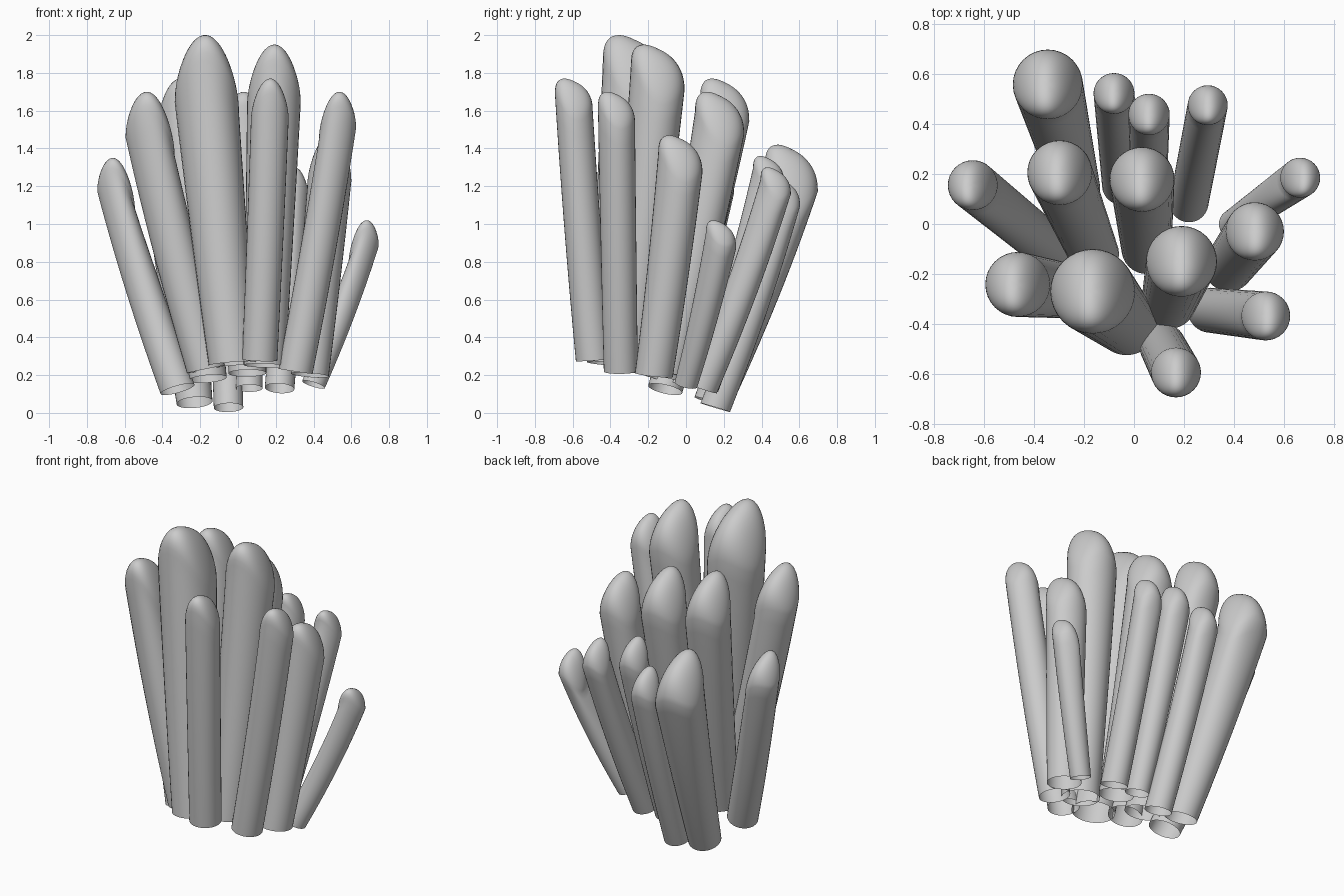
import bpy, bmesh, math

if "Cube" in bpy.data.objects:
    bpy.data.objects.remove(bpy.data.objects["Cube"])

SIDES, WALL, CAP = 32, 14, 12

# each tube: base x, y, z, base radius, tip x, y, tip height, tip radius
TUBES = [
    (-0.23, 0.14, 0.055, 0.095, -0.345, 0.558, 1.42, 0.14),
    (-0.05, 0.155, 0.028, 0.078, -0.08, 0.522, 1.24, 0.082),
    (0.06, 0.10, 0.13, 0.07, 0.06, 0.438, 1.36, 0.083),
    (0.22, 0.085, 0.13, 0.078, 0.295, 0.475, 1.30, 0.08),
    (0.40, 0.00, 0.15, 0.06, 0.665, 0.185, 1.02, 0.08),
    (0.38, -0.17, 0.20, 0.10, 0.483, -0.03, 1.47, 0.117),
    (0.305, -0.345, 0.22, 0.09, 0.527, -0.368, 1.70, 0.098),
    (0.14, -0.31, 0.25, 0.11, 0.19, -0.15, 1.95, 0.142),
    (0.115, -0.49, 0.28, 0.093, 0.168, -0.594, 1.77, 0.10),
    (-0.03, -0.40, 0.26, 0.125, -0.165, -0.27, 2.00, 0.17),
    (-0.17, -0.28, 0.23, 0.10, -0.465, -0.242, 1.70, 0.13),
    (-0.32, -0.11, 0.125, 0.09, -0.645, 0.155, 1.35, 0.10),
    (-0.16, -0.12, 0.18, 0.10, -0.297, 0.205, 1.77, 0.13),
    (0.05, -0.10, 0.21, 0.10, 0.032, 0.178, 1.70, 0.13),
]


def tube(name, bx, by, bz, br, tx, ty, top, tr):
    lx, ly = (tx - bx) / (top - bz), (ty - by) / (top - bz)
    kx, ky = -2.0 * lx, 0.45 + 0.15 * ly     # slope of the slanted tip
    arch = 1.0                               # tip falls away to both sides

    # shapes over the unit circle: slant of the tip, and rounding of its rim
    def slant(x, y):
        return -tr * (kx * x + ky * y + arch * x * x)

    def dome(u):
        return 1.1 * tr * max(0.0, 1 - u ** 2.5) ** (1 / 2.5)

    circle = [(math.cos(2 * math.pi * i / SIDES), math.sin(2 * math.pi * i / SIDES))
              for i in range(SIDES)]
    peak = max(dome(j / 40) + slant(c * j / 40, s * j / 40)
               for j in range(41) for c, s in circle)
    wall_top = top - peak

    bm = bmesh.new()

    def ring(cx, cy, r, height):
        return [bm.verts.new((cx + r * c, cy + r * s, height(c, s))) for c, s in circle]

    rings = []
    # leaning wall, open at the bottom
    for i in range(WALL + 1):
        t = i / WALL
        s = t + 0.18 * t * (1 - t)
        z, r, w = bz + (wall_top - bz) * t, br + (tr - br) * s, t * t
        rings.append(ring(bx + (tx - bx) * s, by + (ty - by) * s, r,
                          lambda x, y: z - (1 - w) * r * (lx * x + ly * y) + w * slant(x, y)))
    # cap
    for i in range(1, CAP):
        u = math.cos(0.5 * math.pi * i / CAP)
        rings.append(ring(tx, ty, tr * u,
                          lambda x, y: wall_top + dome(u) + slant(u * x, u * y)))
    for a, b in zip(rings, rings[1:]):
        for i in range(SIDES):
            j = (i + 1) % SIDES
            bm.faces.new((a[i], a[j], b[j], b[i]))
    tip = bm.verts.new((tx, ty, wall_top + dome(0)))
    for i in range(SIDES):
        bm.faces.new((rings[-1][i], rings[-1][(i + 1) % SIDES], tip))
    for f in bm.faces:
        f.smooth = True

    me = bpy.data.meshes.new(name)
    bm.to_mesh(me)
    bm.free()
    bpy.context.collection.objects.link(bpy.data.objects.new(name, me))


# cluster of tubes
for n, spec in enumerate(TUBES, 1):
    tube(f"tube_{n:02d}", *spec)
